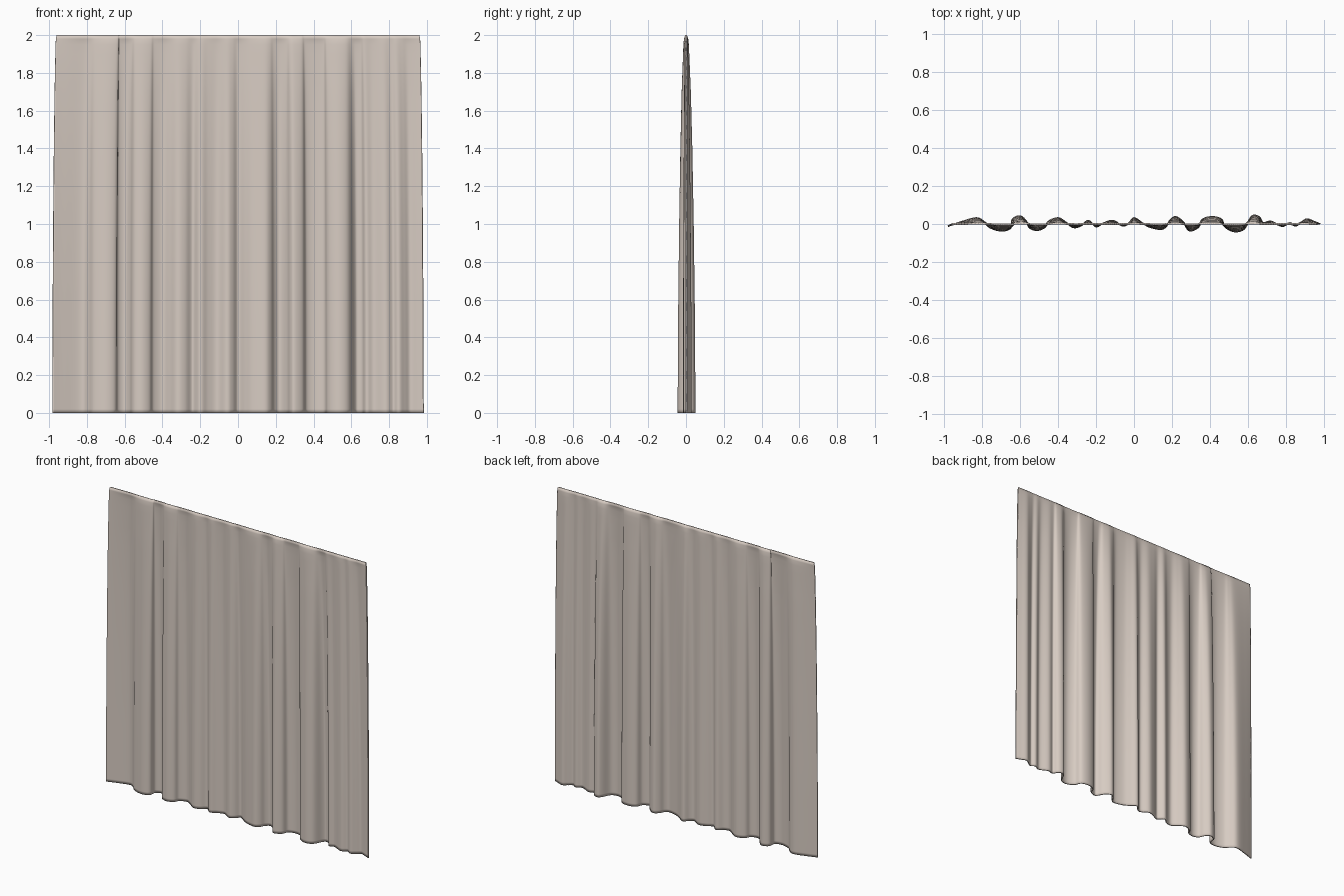
import bpy
from mathutils import Vector

# Remove the default cube
cube = bpy.data.objects.get("Cube")
if cube:
    bpy.data.objects.remove(cube, do_unlink=True)

# Fold line along the hem, in hundredths across and thousandths deep
HEM = [(-98, -12), (-92, 8), (-83, 32), (-79, 12), (-76, -18), (-70, -36),
       (-65, -22), (-64, 25), (-60, 42), (-57, 18), (-55, -20), (-51, -33),
       (-47, -18), (-45, 14), (-40, 32), (-36, 10), (-32, -18), (-28, -10),
       (-24, 18), (-20, -14), (-16, 5), (-11, 18), (-6, -10), (-3, 2),
       (0, 32), (4, 8), (8, -15), (14, -28), (17, -12), (19, 20), (22, 38),
       (26, 10), (28, -25), (30, -36), (34, -16), (36, 24), (41, 38),
       (46, 25), (48, -16), (53, -40), (58, -26), (61, 28), (63, 46),
       (66, 36), (68, 6), (72, 14), (78, -12), (82, 6), (85, -10),
       (88, 8), (91, 26), (95, 12), (98, 0)]

# Fullness of the folds at each height, from hem to gathered top
DRAPE = [(0, 1), (.02, 1), (.5, .94), (1, .8), (1.4, .64), (1.7, .47),
         (1.9, .29), (1.95, .24), (1.98, .17), (2, 0)]
STEPS = 5
ROWS_PER_STEP = 4


def smooth_path(points, steps):
    """Catmull-Rom path through the points."""
    pts = [points[0]] + points + [points[-1]]
    path = []
    for a, b, c, d in zip(pts, pts[1:], pts[2:], pts[3:]):
        for i in range(steps):
            t = i / steps
            path.append(b + (c - a) * t / 2
                        + (a * 2 - b * 5 + c * 4 - d) * t * t / 2
                        + (b * 3 - a - c * 3 + d) * t ** 3 / 2)
    return path + [points[-1]]


def drape_rows():
    """Heights and fullness, subdivided evenly between the keys."""
    for (z, f), (z2, f2) in zip(DRAPE, DRAPE[1:]):
        for i in range(ROWS_PER_STEP if z2 - z > .1 else 1):
            t = i / ROWS_PER_STEP
            yield z + (z2 - z) * t, f + (f2 - f) * t
    yield DRAPE[-1]


# Curtain cloth
hem = smooth_path([Vector((x / 100, y / 1000)) for x, y in HEM], STEPS)
rows = list(drape_rows())
n = len(hem)
verts = [(p.x * (.98 + .022 * f), p.y * f, z) for z, f in rows for p in hem]
faces = [(r * n + c, r * n + c + 1, (r + 1) * n + c + 1, (r + 1) * n + c)
         for r in range(len(rows) - 1) for c in range(n - 1)]
mesh = bpy.data.meshes.new("curtain")
mesh.from_pydata(verts, [], faces)
curtain = bpy.data.objects.new("curtain", mesh)
bpy.context.collection.objects.link(curtain)

# Soft rounded shading over a thin cloth
mesh.shade_smooth()
thickness = curtain.modifiers.new("cloth_thickness", 'SOLIDIFY')
thickness.thickness = .008
thickness.offset = 0

# Beige linen
linen = bpy.data.materials.new("beige_linen")
linen.use_nodes = True
colour = (.68, .60, .54, 1)
linen.diffuse_color = colour
linen.node_tree.nodes["Principled BSDF"].inputs["Base Color"].default_value = colour
mesh.materials.append(linen)
